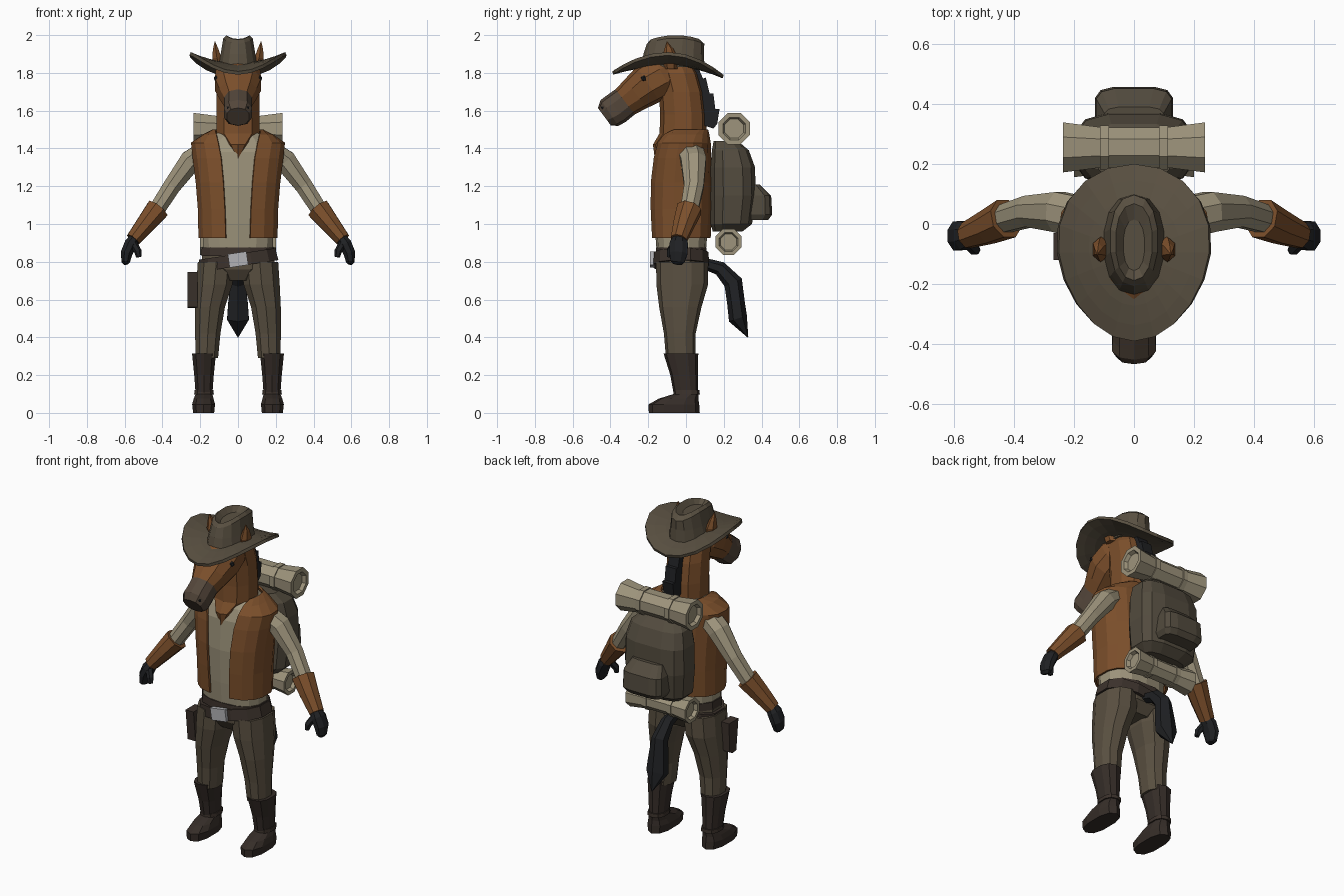
import bpy, bmesh
from math import sin, cos, pi, asin
from mathutils import Vector

COL = dict(brown=(.2, .078, .024), cream=(.34, .295, .2), pants=(.1, .079, .052), boot=(.036, .026, .021),
           black=(.014, .015, .017), hat=(.1, .08, .053), belt=(.045, .032, .025), metal=(.45, .45, .47),
           muzzle=(.088, .062, .043), pack=(.085, .07, .048))
MATS = {}
for k, c in COL.items():
    MATS[k] = bpy.data.materials.new(k)
    MATS[k].diffuse_color = (*c, 1)


def finish(name, bm, col, mirror=False, thick=0):
    bmesh.ops.recalc_face_normals(bm, faces=bm.faces)
    me = bpy.data.meshes.new(name)
    bm.to_mesh(me)
    bm.free()
    ob = bpy.data.objects.new(name, me)
    bpy.context.collection.objects.link(ob)
    me.materials.append(MATS[col])
    if thick:
        m = ob.modifiers.new("thickness", 'SOLIDIFY')
        m.thickness = thick
    if mirror:
        ob.modifiers.new("mirror", 'MIRROR').use_mirror_merge = False
    return ob


def spow(v, e):
    return (abs(v) ** e) * (1 if v >= 0 else -1)


def loft(name, secs, col, n=10, p=2.0, side=(1, 0, 0), flat=True, mirror=False, warp=None, cap=True):
    """Rings (x, y, z, half width, half depth): level if flat, else square to the path."""
    bm = bmesh.new()
    C = [Vector(s[:3]) for s in secs]
    rings = []
    for i, s in enumerate(secs):
        t = Vector((0, 0, 1)) if flat else (C[min(i + 1, len(C) - 1)] - C[max(i - 1, 0)]).normalized()
        up = t.cross(Vector(side)).normalized()
        sd = up.cross(t)
        ring = []
        for k in range(n):
            a = 2 * pi * (k + .5) / n
            co = C[i] + sd * s[3] * spow(cos(a), 2 / p) + up * s[4] * spow(sin(a), 2 / p)
            ring.append(bm.verts.new(warp(co) if warp else co))
        rings.append(ring)
    for r, q in zip(rings, rings[1:]):
        for k in range(n):
            bm.faces.new((r[k], r[(k + 1) % n], q[(k + 1) % n], q[k]))
    if cap:
        bm.faces.new(rings[0])
        bm.faces.new(rings[-1])
    return finish(name, bm, col, mirror)


def prism(name, yz, x0, x1, col, mirror=False):
    """YZ outline extruded along x."""
    bm = bmesh.new()
    f = bm.faces.new([bm.verts.new((x0, y, z)) for y, z in yz])
    r = bmesh.ops.extrude_face_region(bm, geom=[f])
    for v in r['geom']:
        if isinstance(v, bmesh.types.BMVert):
            v.co.x = x1
    return finish(name, bm, col, mirror)


def box(name, c, h, col, mirror=False):
    x, y, z = c
    return prism(name, [(y - h[1], z - h[2]), (y + h[1], z - h[2]), (y + h[1], z + h[2]), (y - h[1], z + h[2])],
                 x - h[0], x + h[0], col, mirror)


def sheet(name, rows, col, closed, thick):
    """Grid surface from rows of points."""
    bm = bmesh.new()
    V = [[bm.verts.new(p) for p in row] for row in rows]
    m = len(V[0])
    for r, q in zip(V, V[1:]):
        for k in range(m if closed else m - 1):
            bm.faces.new((r[k], r[(k + 1) % m], q[(k + 1) % m], q[k]))
    return finish(name, bm, col, thick=thick)


# Boots with spur straps
loft("boots", [(.182, -.062, 0, .058, .135), (.182, -.064, .045, .063, .134), (.182, -.04, .075, .055, .105),
               (.18, 0, .1, .046, .065), (.18, -.01, .2, .054, .073), (.18, -.027, .315, .066, .092)],
     'boot', p=2.5, mirror=True)
loft("spur_straps", [(.18, .003, .098, .054, .07), (.18, .003, .12, .053, .069)], 'belt', p=2.5, mirror=True)

# Trousers
loft("trouser_legs", [(.165, -.028, .29, .062, .078), (.16, -.033, .42, .07, .084), (.148, -.03, .56, .082, .112),
                      (.125, -.02, .68, .1, .137), (.115, -.02, .8, .102, .138)], 'pants', p=2.3, mirror=True)
loft("hips", [(0, -.02, .7, .1, .09), (0, -.02, .76, .205, .13), (0, -.025, .87, .19, .13)], 'pants', n=12, p=2.4)

# Belts, buckle and holster
loft("waistband", [(0, -.025, .83, .2, .14), (0, -.025, .875, .197, .138)], 'belt', n=12, p=2.4)
gun_belt = loft("gun_belt", [(0, -.025, -.035, .217, .152), (0, -.025, .03, .21, .148)], 'belt', n=12, p=2.4)
buckle = box("buckle", (0, -.178, 0), (.05, .012, .036), 'metal')
for ob in (gun_belt, buckle):
    ob.location.z = .812
    ob.rotation_euler.y = -.15
prism("holster", [(-.12, .745), (-.03, .745), (-.035, .57), (-.065, .555), (-.1, .56)], -.268, -.215, 'belt')

# Shirt
loft("shirt", [(0, -.025, .85, .187, .13), (0, -.025, 1, .192, .142), (0, -.025, 1.2, .208, .15),
               (0, -.02, 1.38, .225, .142), (0, -.01, 1.45, .17, .128), (0, 0, 1.49, .11, .11)], 'cream', n=14, p=2.5)

# Open vest: rows of (y, z, half width, half depth, half gap)
rows = []
for cy, z, a, b, gap in [(-.025, .925, .212, .158, .065), (-.025, 1.08, .215, .166, .07), (-.025, 1.22, .226, .166, .078),
                         (-.02, 1.35, .242, .156, .09), (-.012, 1.43, .25, .145, .105),
                         (-.005, 1.475, .185, .13, .115), (0, 1.5, .135, .118, .122)]:
    p = 2.5
    t0 = asin((gap / a) ** (p / 2))
    T = [t0 + (2 * pi - 2 * t0) * k / 15 for k in range(16)]
    rows.append([(a * spow(sin(t), 2 / p), cy - b * spow(cos(t), 2 / p), z) for t in T])
sheet("vest", rows, 'brown', False, .012)

# Arms
AY = dict(side=(0, 1, 0), flat=False, mirror=True, n=8)
loft("sleeves", [(.17, .02, 1.39, .075, .06), (.25, .04, 1.335, .072, .063), (.35, .042, 1.2, .056, .05),
                 (.44, .015, 1.06, .05, .046)], 'cream', **AY)
loft("cuffs", [(.425, .018, 1.08, .07, .066), (.485, -.01, 1.005, .06, .055), (.555, -.038, .918, .046, .042)], 'brown', **AY)
loft("gloves", [(.54, -.034, .935, .034, .03), (.568, -.038, .895, .052, .036), (.59, -.04, .845, .052, .034),
                (.594, -.045, .8, .04, .024), (.59, -.047, .788, .025, .014)], 'black', **AY)
loft("thumbs", [(.555, -.06, .9, .02, .02), (.53, -.085, .855, .02, .02), (.525, -.088, .825, .014, .014)],
     'black', **{**AY, 'n': 6})

# Neck and head
loft("neck", [(0, -.115, 1.345, .006, .05), (0, -.09, 1.42, .06, .085), (0, -.015, 1.48, .118, .125),
              (0, -.015, 1.58, .118, .122), (0, -.025, 1.7, .118, .118), (0, -.05, 1.8, .11, .115),
              (0, -.07, 1.87, .08, .09)], 'brown', n=10, p=2.3)
loft("head", [(0, -.06, 1.82, .09, .08), (0, -.12, 1.785, .122, .112), (0, -.2, 1.74, .128, .112),
              (0, -.265, 1.69, .103, .096), (0, -.325, 1.645, .075, .083)], 'brown', flat=False, p=2.3)
loft("muzzle", [(0, -.322, 1.647, .076, .084), (0, -.37, 1.61, .074, .086), (0, -.405, 1.588, .077, .083),
                (0, -.432, 1.568, .06, .058)], 'muzzle', flat=False, p=2.4)


def ball(name, c, r, col):
    bm = bmesh.new()
    bmesh.ops.create_icosphere(bm, subdivisions=1, radius=r)
    bmesh.ops.translate(bm, vec=c, verts=bm.verts)
    finish(name, bm, col, mirror=True)


ball("eyes", (.112, -.222, 1.77), .018, 'black')
ball("nostrils", (.048, -.438, 1.615), .013, 'black')
loft("ears", [(.095, -.08, 1.82, .03, .035), (.112, -.085, 1.88, .028, .042), (.118, -.09, 1.925, .017, .025),
              (.122, -.1, 1.965, .002, .002)], 'brown', n=6, mirror=True)

# Mane and tail
prism("mane", [(-.02, 1.88), (.05, 1.86), (.09, 1.77), (.105, 1.775), (.125, 1.69), (.145, 1.69), (.155, 1.61),
               (.178, 1.61), (.165, 1.53), (.145, 1.505), (.07, 1.53), (.04, 1.7)], -.035, .035, 'black')
loft("tail", [(0, .1, .79, .03, .03), (0, .18, .765, .036, .038), (0, .25, .69, .045, .05), (0, .265, .58, .06, .047),
              (0, .275, .5, .066, .05), (0, .328, .4, .002, .002)], 'black', n=6, flat=False)

# Hat: egg-shaped curled brim and creased crown
rows = []
for t in (.35, .6, .82, 1):
    row = []
    for k in range(20):
        a = 2 * pi * k / 20
        s, c = sin(a), cos(a)
        drop = .045 if c > 0 else .065
        row.append((.25 * t * s * (1 - .13 * c), -.095 - .295 * t * c,
                    1.853 + t * t * (.057 * s * s - drop * c * c)))
    rows.append(row)
sheet("hat_brim", rows, 'hat', True, .018)


def crease(v):
    if v.z > 1.95:
        v.z -= .03 * ((v.y + .055) / .15) ** 2
    return v


loft("hat_crown", [(0, -.07, 1.83, .108, .168), (0, -.065, 1.9, .094, .16), (0, -.055, 1.985, .08, .152),
                   (0, -.06, 2.0, .062, .128), (0, -.07, 1.968, .036, .085)], 'hat', n=14, p=2.2, warp=crease)

# Backpack with pocket
loft("backpack", [(0, .22, .96, .14, .08), (0, .24, 1.0, .185, .112), (0, .25, 1.15, .202, .122),
                  (0, .248, 1.3, .198, .12), (0, .235, 1.39, .175, .1), (0, .21, 1.44, .12, .065)], 'pack', n=12, p=3.2)
loft("backpack_pocket", [(0, .37, 1.02, .115, .065), (0, .38, 1.05, .132, .078), (0, .38, 1.15, .128, .072),
                         (0, .345, 1.21, .1, .045)], 'pack', n=12, p=4)

# Bedrolls with flared ends, recessed caps and straps
for nm, y, z, r, L in (("upper_bedroll", .255, 1.505, .09, .236), ("lower_bedroll", .225, .905, .075, .2)):
    prof = [(-L + .02, .6), (-L, .72), (-L, 1), (-L * .45, .8), (L * .45, .8), (L, 1), (L, .72), (L - .02, .6)]
    bm = bmesh.new()
    R = [[bm.verts.new((x, y + r * q * cos(pi * (k + .5) / 4), z + r * q * sin(pi * (k + .5) / 4)))
          for k in range(8)] for x, q in prof]
    for u, w in zip(R, R[1:]):
        for k in range(8):
            bm.faces.new((u[k], u[(k + 1) % 8], w[(k + 1) % 8], w[k]))
    bm.faces.new(R[0])
    bm.faces.new(R[-1])
    finish(nm, bm, 'cream')
    loft(nm + "_straps", [(L * .35, y, z, r * .88, r * .88), (L * .48, y, z, r * .88, r * .88)], 'cream',
         n=8, side=(0, 1, 0), flat=False, mirror=True)
